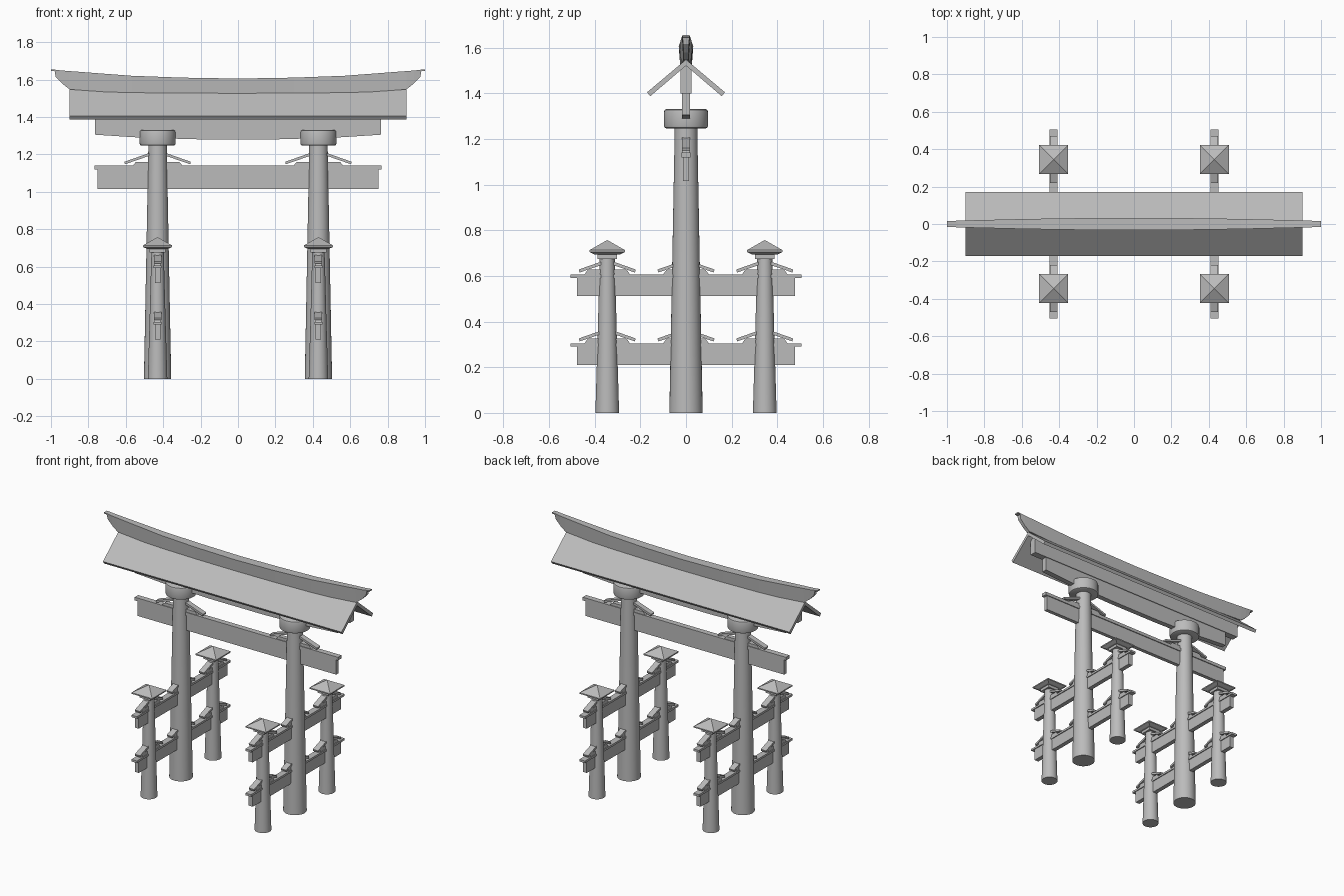
import bpy, bmesh, math

cube = bpy.data.objects.get("Cube")
if cube:
    bpy.data.objects.remove(cube, do_unlink=True)

stone = bpy.data.materials.new("stone_grey")
stone.use_nodes = True
stone.diffuse_color = (0.5, 0.5, 0.5, 1)
stone.node_tree.nodes["Principled BSDF"].inputs["Base Color"].default_value = (0.5, 0.5, 0.5, 1)


def finish(name, bm, smooth=False):
    bmesh.ops.recalc_face_normals(bm, faces=bm.faces)
    mesh = bpy.data.meshes.new(name)
    bm.to_mesh(mesh)
    bm.free()
    mesh.materials.append(stone)
    obj = bpy.data.objects.new(name, mesh)
    bpy.context.collection.objects.link(obj)
    if smooth:
        bpy.ops.object.select_all(action='DESELECT')
        obj.select_set(True)
        bpy.context.view_layer.objects.active = obj
        bpy.ops.object.shade_smooth_by_angle(angle=math.radians(35))
    return obj


def loft(name, rings, smooth=False):
    """Skin a list of equal-length point rings and cap both ends."""
    bm = bmesh.new()
    rows = [[bm.verts.new(p) for p in ring] for ring in rings]
    n = len(rows[0])
    for a, b in zip(rows, rows[1:]):
        for i in range(n):
            j = (i + 1) % n
            bm.faces.new((a[i], a[j], b[j], b[i]))
    bm.faces.new(rows[0])
    bm.faces.new(rows[-1])
    return finish(name, bm, smooth)


def turned(name, x, y, profile, sides=32, turn=0.0, smooth=True):
    """Stack regular polygons given as (radius, z)."""
    angles = [turn + math.tau * i / sides for i in range(sides)]
    return loft(name, [[(x + r * math.cos(a), y + r * math.sin(a), z) for a in angles]
                       for r, z in profile], smooth)


def prism(name, outline, half, along_x, x=0, y=0):
    """Extrude a (run, z) outline sideways; run follows x or y."""
    rings = []
    for side in (-half, half):
        rings.append([(x + u, y + side, z) if along_x else (x + side, y + u, z)
                      for u, z in outline])
    return loft(name, rings)


def bar(name, reach, low, high, half, along_x, x=0):
    return prism(name, [(-reach, low), (reach, low), (reach, high), (-reach, high)],
                 half, along_x, x)


def wedges(name, x, y, z, along_x, reach, inner, rise, base, half):
    """Low block with two sloping boards, set on a beam against a post."""
    prism(name + "_block", [(-base, z), (base, z), (base * 0.85, z + 0.022),
                            (-base * 0.85, z + 0.022)], half * 0.8, along_x, x, y)
    for s in (-1, 1):
        prism(name + "_board", [(s * inner, z + rise), (s * reach, z + 0.022),
                                (s * (reach - 0.004), z + 0.009),
                                (s * inner, z + rise - 0.015)], half, along_x, x, y)


POST_X, POST_Y = 0.43, 0.345
DIAG = math.sqrt(2)

for side, sx in (("left", 1), ("right", -1)):
    x = sx * POST_X
    # Main pillar with round capital
    turned(side + "_main_pillar", x, 0, [(0.073, 0), (0.061, 0.62), (0.049, 1.26)])
    turned(side + "_capital", x, 0, [(0.086, 1.246), (0.094, 1.25), (0.097, 1.26),
                                     (0.097, 1.316), (0.094, 1.327), (0.086, 1.331)])
    # Supporting posts with square hipped caps
    for end, sy in (("front", -1), ("back", 1)):
        y = sy * POST_Y
        name = side + "_" + end
        turned(name + "_post", x, y, [(0.052, 0), (0.042, 0.34), (0.033, 0.68)])
        turned(name + "_neck", x, y, [(0.042 * DIAG, 0.675), (0.042 * DIAG, 0.70)],
               4, math.pi / 4, False)
        turned(name + "_cap", x, y, [(0.055 * DIAG, 0.694), (0.078 * DIAG, 0.705),
                                     (0.078 * DIAG, 0.713), (0.001, 0.757)],
               4, math.pi / 4, False)
    # Side rails with planks and wedges
    for level, low in (("lower", 0.21), ("upper", 0.512)):
        name = side + "_" + level
        bar(name + "_rail", 0.477, low, low + 0.085, 0.015, False, x)
        bar(name + "_rail_plank", 0.505, low + 0.08, low + 0.094, 0.021, False, x)
        for y in (-POST_Y, 0, POST_Y):
            wedges(name + "_wedge", x, y, low + 0.094, False, 0.125, 0.028, 0.056, 0.1, 0.02)
    wedges(side + "_tie_wedge", x, 0, 1.138, True, 0.178, 0.03, 0.074, 0.135, 0.018)

# Tie beam between the pillars
bar("tie_beam", 0.75, 1.015, 1.125, 0.013, True)
bar("tie_beam_plank", 0.767, 1.118, 1.14, 0.019, True)

# Lintel with curved underside, and the longer beam on top of it
prism("lintel", [(-0.765, 1.405), (-0.765, 1.305), (-0.5, 1.288), (-0.2, 1.28),
                 (0.2, 1.28), (0.5, 1.288), (0.765, 1.305), (0.765, 1.405)], 0.018, True)
bar("upper_lintel", 0.86, 1.40, 1.52, 0.023, True)

# Gabled roof
gable = [(0, 1.548), (0.17, 1.405), (0.157, 1.387), (0, 1.521), (-0.157, 1.387), (-0.17, 1.405)]
loft("roof", [[(x, y, z) for y, z in gable] for x in (-0.9, 0.9)])

# Curved ridge: x, top z, top half width, bottom z, bottom half width
half_ridge = [(0, 1.605, 0.032, 1.515, 0.025), (0.3, 1.61, 0.031, 1.517, 0.024),
              (0.57, 1.62, 0.027, 1.524, 0.021), (0.9, 1.645, 0.019, 1.547, 0.012),
              (0.94, 1.648, 0.018, 1.578, 0.012), (0.975, 1.652, 0.016, 1.615, 0.012),
              (0.98, 1.653, 0.016, 1.644, 0.015), (1.0, 1.655, 0.015, 1.647, 0.015)]
stations = [(-s[0],) + s[1:] for s in reversed(half_ridge[1:])] + half_ridge
loft("ridge", [[(x, -t, zt), (x, t, zt), (x, b, zb), (x, -b, zb)]
               for x, zt, t, zb, b in stations])
